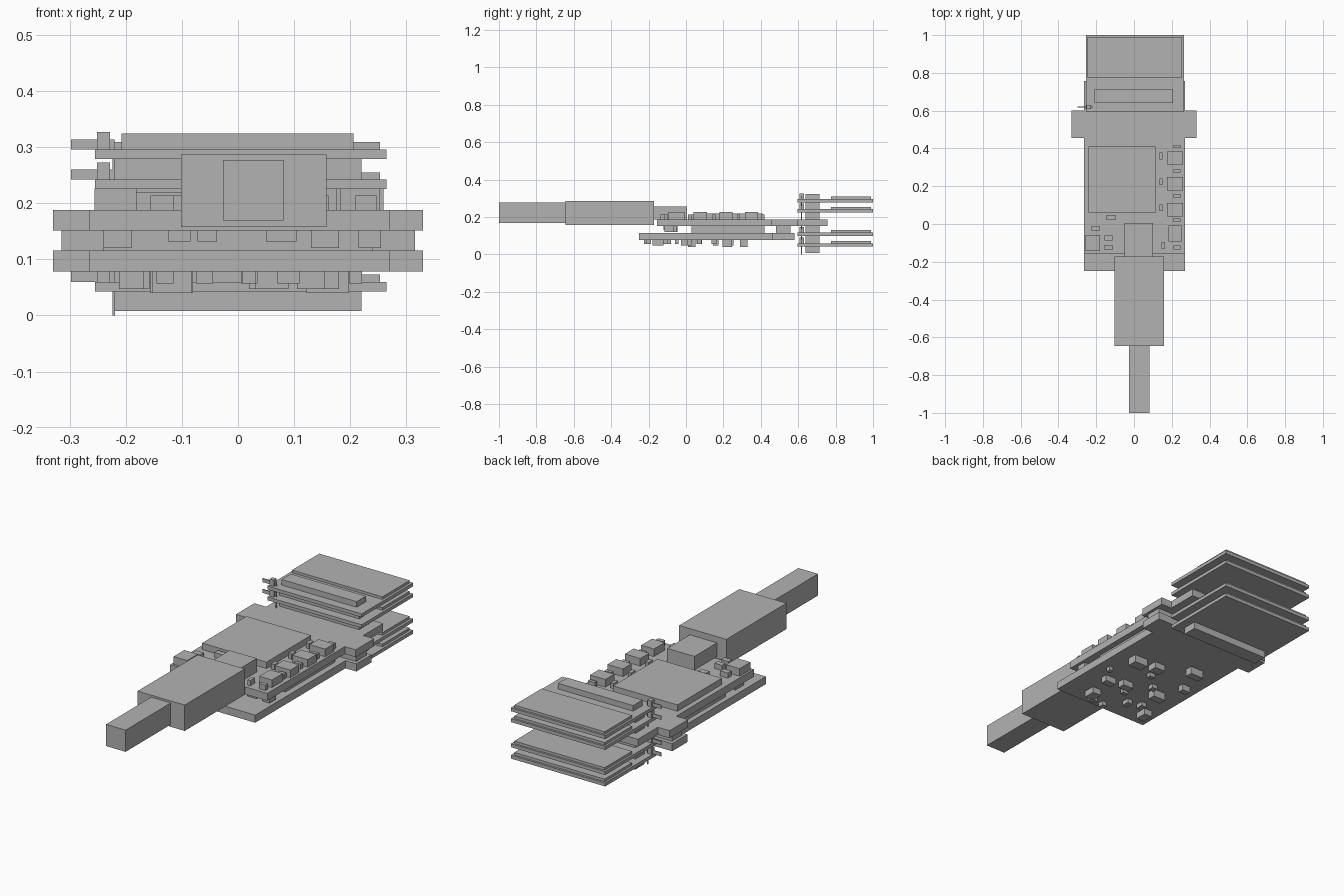
import bpy
import bmesh
from mathutils import Matrix, Vector

default_cube = bpy.data.objects.get("Cube")
if default_cube:
    bpy.data.objects.remove(default_cube, do_unlink=True)


def make_material(name, colour):
    material = bpy.data.materials.new(name)
    material.use_nodes = True
    material.diffuse_color = colour
    shader = next(n for n in material.node_tree.nodes if n.type == "BSDF_PRINCIPLED")
    shader.inputs["Base Color"].default_value = colour
    return material


grey = make_material("plain grey", (.45, .45, .45, 1))


def add_box(bm, x_range, y_range, z_range):
    """Add one box to a mesh, given its limits along each axis."""
    low, high = (Vector(corner) for corner in zip(x_range, y_range, z_range))
    matrix = Matrix.Translation((low + high) / 2) @ Matrix.Diagonal((high - low).to_4d())
    matrix[3][3] = 1
    bmesh.ops.create_cube(bm, size=1, matrix=matrix)


def make_object(name, bm):
    mesh = bpy.data.meshes.new(name)
    bm.to_mesh(mesh)
    bm.free()
    mesh.materials.append(grey)
    part = bpy.data.objects.new(name, mesh)
    bpy.context.collection.objects.link(part)
    return part


def box(name, x_range, y_range, z_range):
    bm = bmesh.new()
    add_box(bm, x_range, y_range, z_range)
    return make_object(name, bm)


def components(name, footprints, z_range):
    """Make a group of chips of one height from (x, y, width, depth) footprints."""
    bm = bmesh.new()
    for x, y, width, depth in footprints:
        add_box(bm, (x - width / 2, x + width / 2), (y - depth / 2, y + depth / 2), z_range)
    return make_object(name, bm)


# Shared heights and widths of the two circuit boards
board_x = (-.265, .27)
wide_x = (-.33, .33)
lower_z = (.078, .116)
upper_z = (.151, .188)
between_z = (lower_z[1], upper_z[0])

# Plug at the front and its socket
box("plug_tip", (-.027, .081), (-1, -.64), (.169, .277))
box("plug_body", (-.102, .158), (-.645, -.172), (.158, .287))
box("plug_socket", (-.05, .1), (-.172, .005), (upper_z[1], .256))

# Circuit boards and the wide connector at the back
box("lower_board", board_x, (-.25, .46), lower_z)
box("upper_board", board_x, (-.155, .455), upper_z)
box("upper_board_tail", board_x, (.6, .757), upper_z)
box("lower_connector", wide_x, (.46, .58), lower_z)
box("upper_connector", wide_x, (.455, .6), upper_z)
box("connector_core", (-.315, .315), (.48, .56), between_z)

# Large chips above and below the upper board
box("main_chip", (-.24, .115), (.06, .41), (upper_z[1], .22))
box("hidden_chip", (-.24, .24), (.03, .42), between_z)

# Chips on top of the upper board: a regular column and some strays
tall_chips = [(.217, .35 - .137 * i, .085, .07) for i in range(3)]
tall_chips += [(.217, -.05, .07, .085), (-.218, -.1, .075, .085)]
components("tall_chips", tall_chips, (upper_z[1], .226))

small_chips = [(.228, .41 - .13 * i, .037, .017) for i in range(4)]
small_chips += [(.143, .36 - .137 * i, .018, .035) for i in range(3)]
small_chips += [
    (.228, -.125, .037, .02),
    (.153, -.115, .016, .037),
    (-.203, -.023, .042, .027),
    (-.122, .035, .046, .027),
    (-.135, -.075, .042, .027),
    (-.135, -.125, .042, .027),
]
components("small_chips", small_chips, (upper_z[1], .214))

# Chips hanging under the upper board
hanging_deep = [(-.215, -.08, .05, .07), (.155, -.08, .05, .06), (.235, -.09, .04, .05)]
hanging_shallow = [(-.105, -.1, .04, .03), (-.055, -.06, .035, .03), (.077, -.1, .055, .04)]
components("hanging_deep_chips", hanging_deep, (.12, upper_z[0]))
components("hanging_shallow_chips", hanging_shallow, (.132, upper_z[0]))

# Chips under the lower board
under_large = [(.16, .22, .075, .05), (-.118, .31, .075, .04), (-.118, .03, .07, .04)]
under_medium = [
    (.05, .23, .06, .05),
    (.06, .01, .06, .04),
    (-.19, -.15, .045, .06),
    (.13, -.15, .05, .06),
    (.15, -.01, .06, .035),
    (-.18, .16, .045, .03),
]
under_small = [
    (.02, -.21, .025, .03),
    (.09, -.2, .04, .025),
    (-.06, -.12, .03, .04),
    (-.06, .07, .03, .03),
    (.02, .15, .03, .025),
    (.21, .07, .022, .025),
    (.02, -.05, .03, .02),
    (-.13, -.1, .03, .04),
]
components("under_large_chips", under_large, (.04, lower_z[0]))
components("under_medium_chips", under_medium, (.047, lower_z[0]))
components("under_small_chips", under_small, (.057, lower_z[0]))

# Stacked cards, each with a raised plate, a side lever and its tab
card_thickness = .017
card_bottoms = {"bottom": .043, "lower": .1, "upper": .225, "top": .279}
for label, bottom in card_bottoms.items():
    top = bottom + card_thickness
    box(label + "_card", (-.255, .265), (.595, 1), (bottom, top))
    box(label + "_card_plate", (-.245, .253), (.775, .99), (top, top + .013))
    box(label + "_lever", (-.298, -.22), (.617, .622), (top, top + .018))
    box(label + "_lever_tab", (-.251, -.228), (.608, .63), (top, top + .031))

box("lever_post", (-.224, -.219), (.615, .62), (0, .312))

# Spacer bars between and outside the cards
bar_x = (-.22, .22)
bar_y = (.64, .713)
bar_heights = {
    "bottom": (.008, .043),
    "lower": (.06, .1),
    "middle": (.117, upper_z[0]),
    "upper": (upper_z[1], .225),
    "inner": (.242, .279),
}
for label, heights in bar_heights.items():
    box(label + "_spacer_bar", bar_x, bar_y, heights)
box("top_spacer_bar", (-.208, .206), bar_y, (.296, .324))
